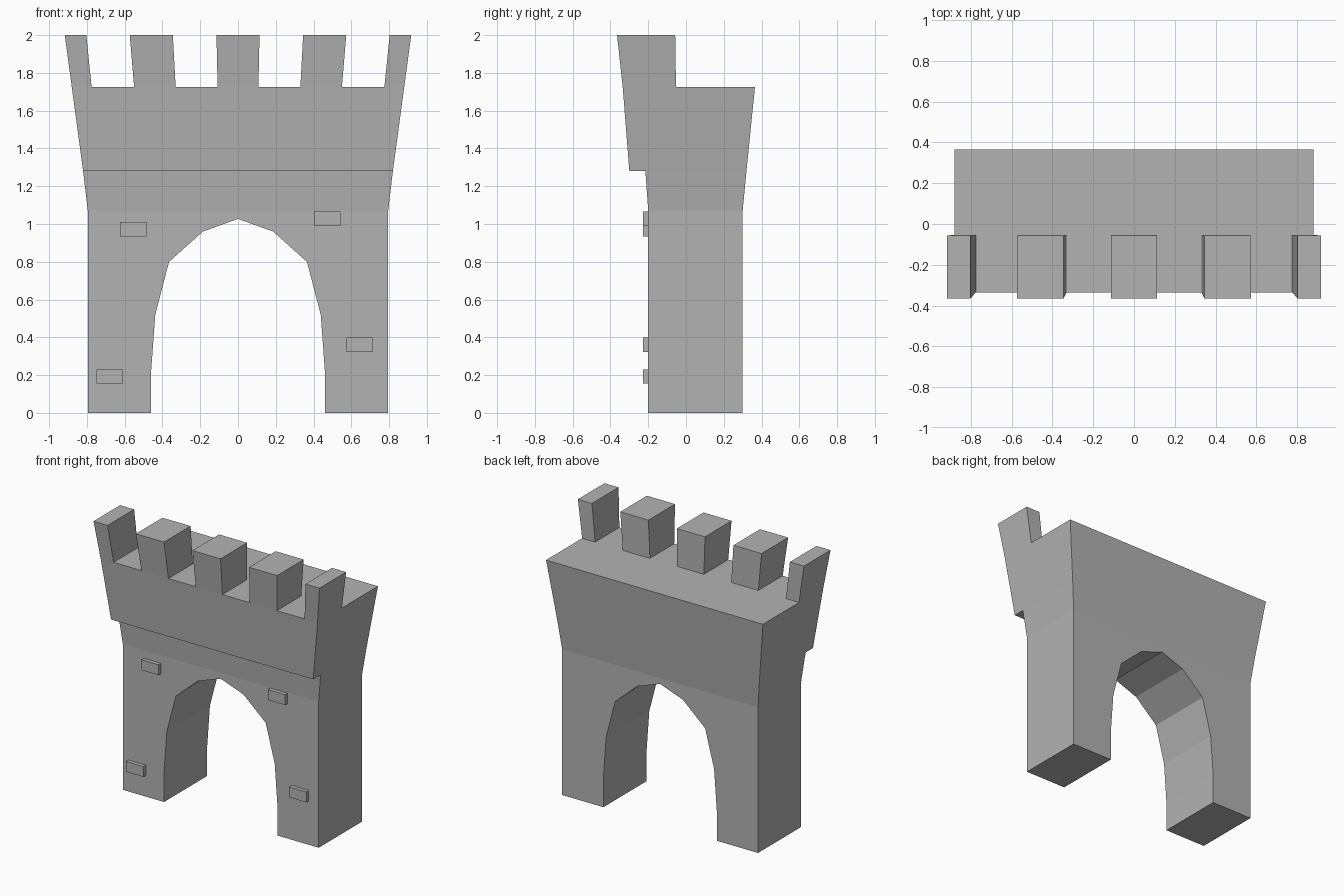
import bpy
import bmesh

default = bpy.data.objects.get("Cube")
if default:
    bpy.data.objects.remove(default, do_unlink=True)

STONE = (0.45, 0.45, 0.45, 1.0)
stone = bpy.data.materials.new("grey stone")
stone.use_nodes = True
stone.diffuse_color = STONE
stone.node_tree.nodes["Principled BSDF"].inputs["Base Color"].default_value = STONE


def loft(name, rings):
    """Closed solid through a list of equal-length rings of points."""
    bm = bmesh.new()
    loops = [[bm.verts.new(p) for p in ring] for ring in rings]
    n = len(loops[0])
    for a, b in zip(loops, loops[1:]):
        for i in range(n):
            j = (i + 1) % n
            bm.faces.new((a[i], a[j], b[j], b[i]))
    bm.faces.new(loops[0][::-1])
    bm.faces.new(loops[-1])
    bmesh.ops.recalc_face_normals(bm, faces=bm.faces)
    mesh = bpy.data.meshes.new(name)
    bm.to_mesh(mesh)
    bm.free()
    mesh.materials.append(stone)
    obj = bpy.data.objects.new(name, mesh)
    bpy.context.collection.objects.link(obj)
    return obj


def rect(x0, x1, y0, y1, z):
    return [(x0, y0, z), (x1, y0, z), (x1, y1, z), (x0, y1, z)]


# Gate wall: straight legs, flared top, stepped overhang on the front
DECK = 1.725
levels = [  # half width, front y, back y, height
    (0.795, -0.20, 0.30, 0),
    (0.795, -0.20, 0.30, 1.07),
    (0.82, -0.215, 0.32, 1.28),
    (0.82, -0.30, 0.32, 1.28),
    (0.88, -0.335, 0.365, DECK),
]
wall = loft("gate_wall", [rect(-w, w, f, b, z) for w, f, b, z in levels])

# Arched passage
half_arch = [(0.46, -0.1), (0.46, 0.22), (0.438, 0.52), (0.365, 0.80), (0.186, 0.96)]
arch = half_arch + [(0, 1.027)] + [(-x, z) for x, z in reversed(half_arch)]
cutter = loft("arch_cutter", [[(x, y, z) for x, z in arch] for y in (-1, 1)])
cutter.hide_render = True
cut = wall.modifiers.new("arch", "BOOLEAN")
cut.operation = "DIFFERENCE"
cut.solver = "EXACT"
cut.object = cutter
bpy.context.view_layer.objects.active = wall
bpy.ops.object.modifier_apply(modifier=cut.name)
bpy.data.objects.remove(cutter, do_unlink=True)


# Battlements, leaning outward with the flare
def merlon(name, base, top):
    loft(name, [rect(*base, -0.335, -0.053, DECK), rect(*top, -0.365, -0.057, 2.0)])


merlon("centre_merlon", (-0.108, 0.108), (-0.114, 0.114))
for label, s in (("left", 1), ("right", -1)):
    merlon(f"{label}_inner_merlon", (s * 0.33, s * 0.55), (s * 0.345, s * 0.573))
    merlon(f"{label}_corner_merlon", (s * 0.775, s * 0.88), (s * 0.803, s * 0.917))

# Raised bricks on the front face
bricks = {
    "right_lower_brick": (-0.678, 0.193),
    "right_upper_brick": (-0.555, 0.972),
    "left_upper_brick": (0.473, 1.028),
    "left_lower_brick": (0.644, 0.36),
}
for name, (x, z) in bricks.items():
    loft(name, [rect(x - 0.07, x + 0.07, -0.228, -0.195, z + d) for d in (-0.038, 0.038)])
